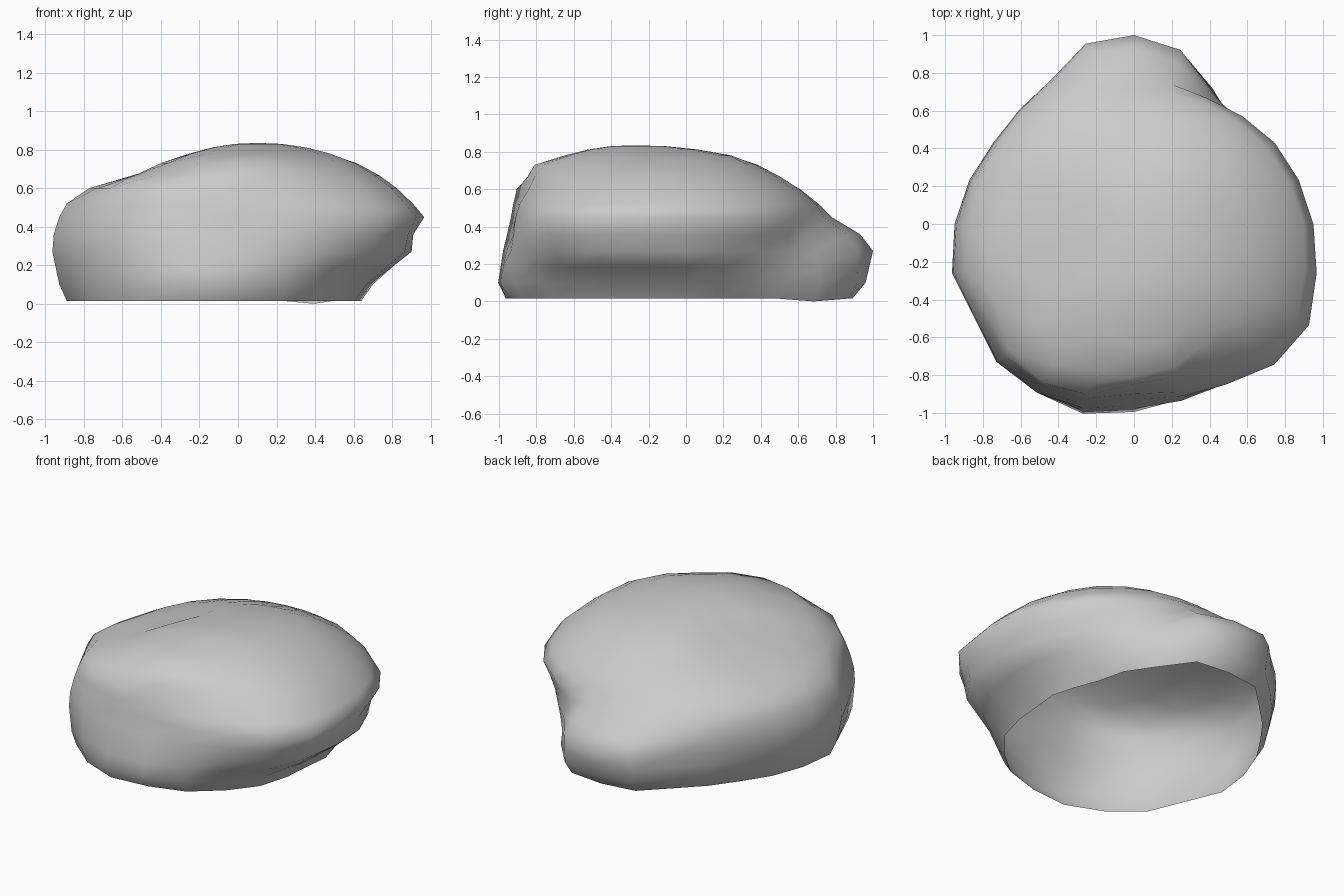
import bpy, bmesh, math
from mathutils import Vector

if "Cube" in bpy.data.objects:
    bpy.data.objects.remove(bpy.data.objects["Cube"])

# Contour rings of the boulder: height, then radius every 30 degrees from +x
RINGS = [
    (0.01, [.64, .62, .79, .89, .80, .77, .86, .92, 1.00, .94, .83, .70]),
    (0.10, [.70, .69, .83, .96, .87, .82, .91, .95, 1.03, .995, .88, .77]),
    (0.27, [.89, .79, .81, 1.0, .88, .86, .95, .98, 1.03, .96, .97, 1.0]),
    (0.36, [.89, .82, .76, .93, .87, .855, .94, .975, 1.02, .93, .975, 1.02]),
    (0.45, [.95, .86, .77, .78, .82, .84, .91, .95, 1.00, .91, .98, 1.07]),
    (0.52, [.90, .81, .74, .71, .75, .79, .86, .92, .98, .90, .94, 1.0]),
    (0.60, [.81, .73, .66, .61, .64, .67, .71, .84, .97, .86, .88, .92]),
    (0.73, [.59, .52, .43, .37, .33, .30, .30, .38, .73, .81, .74, .70]),
    (0.78, [.44, .37, .28, .21, .17, .15, .16, .22, .48, .65, .61, .55]),
]
# Blunt corners halfway between those angles: on the whole height / lower body only
CORNERS = {6: .03, 7: .02, 8: .015, 9: .01, 10: .015, 11: -.02}
LOW_CORNERS = {2: .04, 3: .035}
PEAK = Vector((0.10, -0.28, 0.835))


def spline(a, b, c, d):
    """Catmull-Rom midpoint between b and c."""
    return (9 * (b + c) - a - d) / 16


def ring_points(z, radii):
    n = len(radii)
    pts = []
    for i in range(n):
        mid = spline(radii[i - 1], radii[i], radii[(i + 1) % n], radii[(i + 2) % n])
        mid += CORNERS.get(i, 0) * (1 if z < 0.65 else 0.5)
        if z < 0.4:
            mid += LOW_CORNERS.get(i, 0)
        for r, t in ((radii[i], 0), (mid, 0.5)):
            a = math.tau * (i + t) / n
            pts.append(Vector((r * math.cos(a), r * math.sin(a), z)))
    return pts


bm = bmesh.new()
loops = []
# Sides: contour rings with an in-between ring where the gap is tall
for k, (z, radii) in enumerate(RINGS):
    loops.append(ring_points(z, radii))
    if k + 1 < len(RINGS) and RINGS[k + 1][0] - z > 0.1:
        z2, r2 = RINGS[k + 1]
        mid = [(p + q) / 2 + 0.012 * (k > 4) for p, q in zip(radii, r2)]
        loops.append(ring_points((z + z2) / 2, mid))

# Crown: last ring drawn in towards the off-centre peak
last = loops[-1]
for scale, z in ((0.66, 0.812), (0.33, 0.83)):
    loop = [PEAK.lerp(p, scale) for p in last]
    for p in loop:
        p.z = z
    loops.append(loop)

rows = [[bm.verts.new(p) for p in loop] for loop in loops]
n = len(rows[0])
for lo, hi in zip(rows, rows[1:]):
    for i in range(n):
        j = (i + 1) % n
        bm.faces.new((lo[i], lo[j], hi[j], hi[i]))
peak = bm.verts.new(PEAK)
for i in range(n):
    bm.faces.new((rows[-1][i], rows[-1][(i + 1) % n], peak))

# Underside stays open, as a shell resting on the ground at its lowest corner
for v in rows[0]:
    v.co.z = 0.015
rows[0][4].co.z = 0.0

mesh = bpy.data.meshes.new("boulder")
bm.to_mesh(mesh)
bm.free()
mesh.shade_smooth()
boulder = bpy.data.objects.new("boulder", mesh)
bpy.context.collection.objects.link(boulder)
